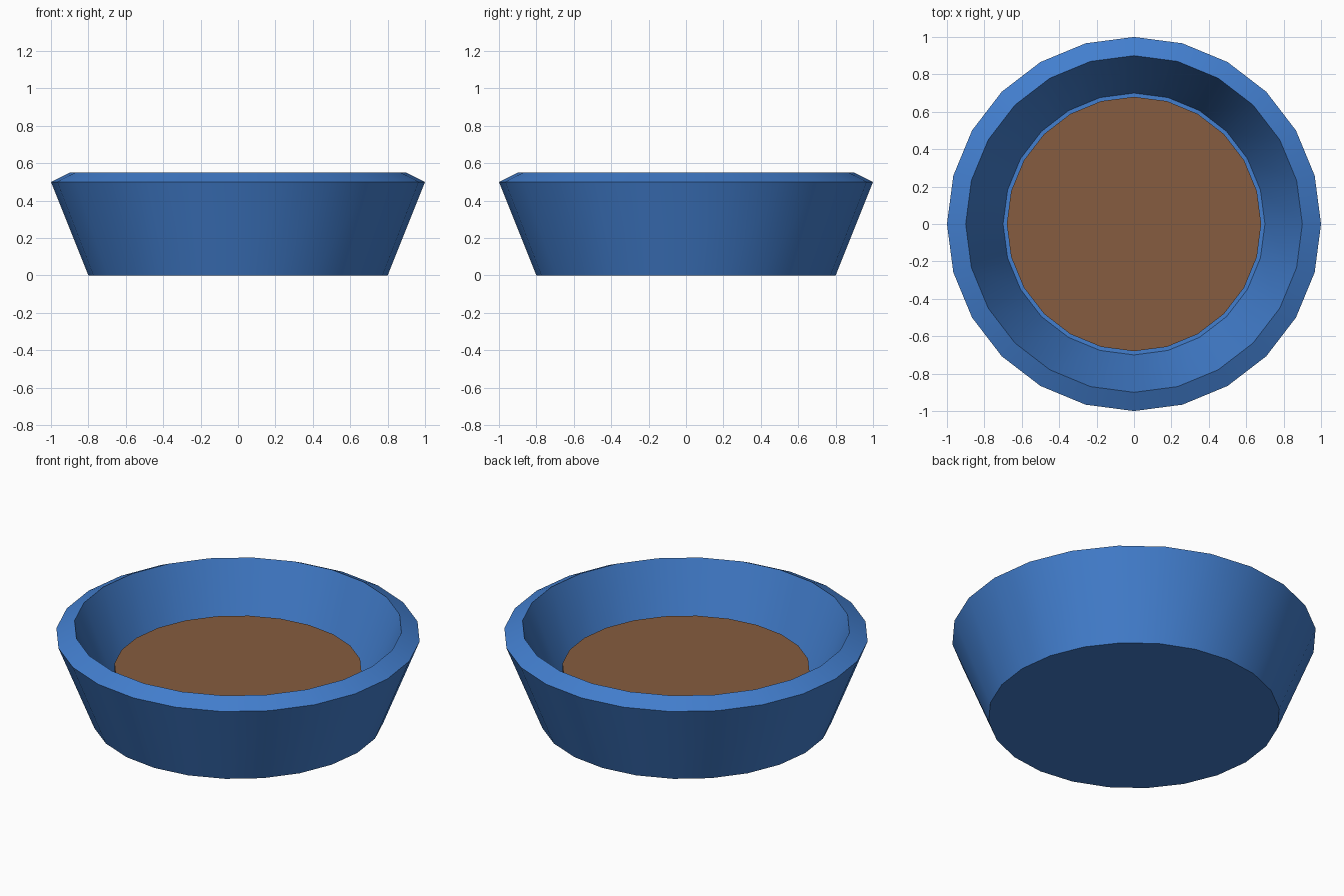
import bpy, bmesh
from math import cos, sin, pi, radians

cube = bpy.data.objects.get("Cube")
if cube:
    bpy.data.objects.remove(cube, do_unlink=True)

SIDES = 24


def material(name, color):
    mat = bpy.data.materials.new(name)
    mat.use_nodes = True
    mat.diffuse_color = color
    mat.node_tree.nodes["Principled BSDF"].inputs["Base Color"].default_value = color
    return mat


def lathe(name, profile, mat):
    """Turn a (radius, height) profile around z and cap both ends."""
    bm = bmesh.new()
    rings = []
    for r, z in profile:
        rings.append([bm.verts.new((r * cos(2 * pi * i / SIDES), r * sin(2 * pi * i / SIDES), z))
                      for i in range(SIDES)])
    for low, high in zip(rings, rings[1:]):
        for i in range(SIDES):
            j = (i + 1) % SIDES
            bm.faces.new((low[i], low[j], high[j], high[i]))
    bm.faces.new(rings[0][::-1])
    bm.faces.new(rings[-1])
    bmesh.ops.recalc_face_normals(bm, faces=bm.faces)
    mesh = bpy.data.meshes.new(name)
    bm.to_mesh(mesh)
    bm.free()
    mesh.materials.append(mat)
    obj = bpy.data.objects.new(name, mesh)
    bpy.context.collection.objects.link(obj)
    bpy.ops.object.select_all(action='DESELECT')
    obj.select_set(True)
    bpy.context.view_layer.objects.active = obj
    bpy.ops.object.shade_smooth_by_angle(angle=radians(30))
    return obj


blue = material("blue", (0.055, 0.21, 0.62, 1))
brown = material("brown", (0.24, 0.108, 0.05, 1))

# Bowl: base, flared outer wall, bevelled lip, inner wall, floor
lathe("bowl", [(0.8, 0), (1.0, 0.5), (0.9, 0.55), (0.7, 0.05)], blue)

# Food: a flat-topped disc standing on the bowl floor
lathe("food", [(0.68, 0.05), (0.68, 0.3)], brown)
